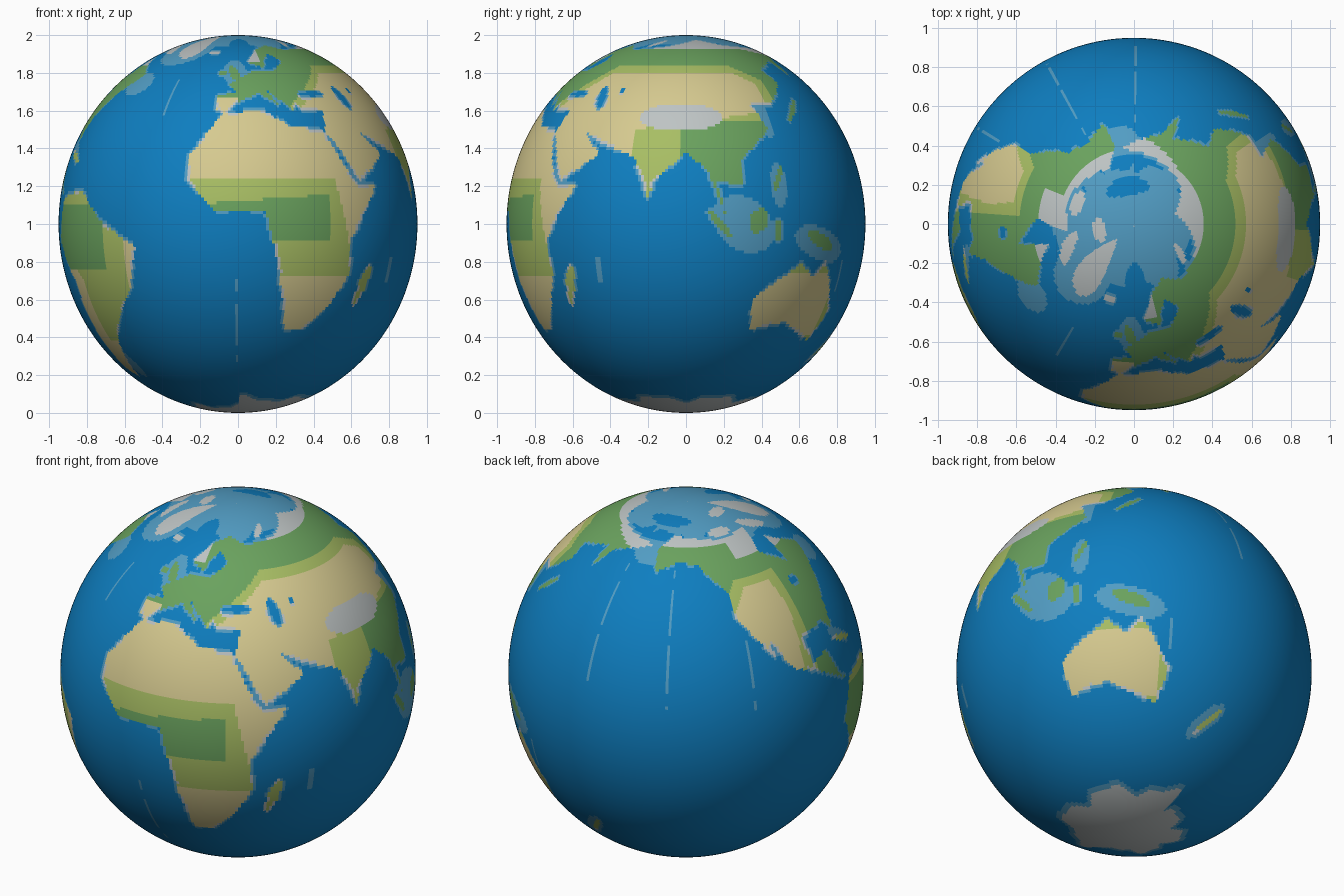
import bpy, math

if "Cube" in bpy.data.objects:
    bpy.data.objects.remove(bpy.data.objects["Cube"])

OCEAN, SHALLOW, ICE, SAND, GRASS, FOREST = range(6)
WATER = (OCEAN, SHALLOW)
COLOURS = [("deep_ocean", "0E7EC0"), ("shallow_water", "529DC4"), ("pale_rock_and_ice", "BEC4C4"),
           ("desert_sand", "D6CA90"), ("grassland", "A8BE64"), ("forest", "6AA25E")]

# one-degree map of the globe, painted layer by layer
grid = [[OCEAN] * 180 for _ in range(360)]


def paint(rule, pts):
    """Fill a longitude/latitude outline; rule is a colour or a function of lon, lat."""
    edges = list(zip(pts, pts[1:] + pts[:1]))
    for j in range(180):
        y = j - 89.5
        xs = sorted(a[0] + (y - a[1]) * (b[0] - a[0]) / (b[1] - a[1])
                    for a, b in edges if (a[1] > y) != (b[1] > y))
        for x0, x1 in zip(xs[::2], xs[1::2]):
            for i in range(math.ceil(x0 + 179.5), math.floor(x1 + 179.5) + 1):
                grid[i % 360][j] = rule(i - 179.5, y) if callable(rule) else rule


def blob(colour, lon, lat, rx, ry, tilt=0):
    """Tilted oval island or sea, sizes in degrees of arc."""
    t, k = math.radians(tilt), 1 / max(.15, math.cos(math.radians(lat)))
    pts = []
    for n in range(16):
        u, v = rx * math.cos(n * math.tau / 16), ry * math.sin(n * math.tau / 16)
        pts.append((lon + k * (u * math.cos(t) - v * math.sin(t)),
                    lat + u * math.sin(t) + v * math.cos(t)))
    paint(colour, pts)


# vegetation rules, one for each continent
def africa(x, y):
    if -5 < y < 7 + x / 15 and x < 31:
        return FOREST
    return GRASS if -16 < y < 14 and x < 37 - y / 4 else SAND


def eurasia(x, y):
    steppe = 53 - .7 * max(0, 48 - x) - .5 * max(0, x - 115)
    if y > 68 - .17 * max(0, x - 140) and x > 45 or x < 14 and y > 59:
        return ICE
    if ((x - 88) / 16) ** 2 + ((y - 34.5) / 5) ** 2 < 1:
        return ICE
    if x < 0 and y < 42 or y < steppe and x < 125 and (x < 71 or y > 30 + (x - 71) / 8):
        return SAND
    return GRASS if y < steppe + 4 and x < 130 and (x < 88 or y > 33) else FOREST


def north_america(x, y):
    if y > 66 or y > 59 and x > -112 or y > 57 and x > -80:
        return ICE
    if 19 < y < 49 and x < -99 + (y - 30) / 8 and x < -88 - y / 4 and y < 165 + x:
        return SAND
    return GRASS if y < 52 and x < -94 and y < 172 + x else FOREST


def south_america(x, y):
    if -14 < y < 6 and x < -49:
        return FOREST
    return GRASS if y > -38 and x > -64 - max(0, y + 18) and x < -40 else SAND


def australia(x, y):
    return GRASS if y > -15 or x > 149 or y < -36 else SAND


# Arctic shelf with deep basins, southern ice with a shallow edge
for i in range(360):
    wave = 2 * math.sin(i / 9) + math.sin(i / 4)
    for j in range(180):
        y, east = j - 89.5, i > 180
        edge = (-68 if east else -75) + wave
        if y < edge:
            grid[i][j] = ICE
        elif y < edge + 2 or y > 71 + wave:
            grid[i][j] = SHALLOW
blob(OCEAN, -170, 78, 7, 3)
blob(OCEAN, 1, 73, 3, 5)
blob(ICE, 0, 90, 1.5, 1.5)

# continental shelves
for shelf in [(109, 0, 11, 8, -30), (139, -6, 12, 5, -15), (-2, 54, 4, 6), (-95, 69, 11, 5), (-45, 70, 8, 13),
              (122, 12, 3, 7), (172, -41, 3, 8, -35), (-170, 63, 6, 5), (-55, 48, 6, 5), (-78, 23, 5, 2, -30),
              (60, -14, 1, 5), (-62, -47, 3, 7, 15), (122, 33, 2, 6)]:
    blob(SHALLOW, *shelf)

# thin dashed ridges along meridians
for lon, south, north in [(0, -47, -17), (-30, 33, 54), (-180, 15, 57), (-151, 12, 57), (-121, 10, 33),
                          (153, -24, -11)]:
    for y in range(south, north):
        if math.sin(y / 3) > -.8:
            grid[lon + 179][y + 90] = SHALLOW

# continents
paint(africa, [(-6, 36), (-17, 21), (-17, 14), (-8, 4.5), (9, 4.5), (13, -12), (18, -34), (26, -34), (35, -24),
               (40, -15), (39, -5), (51, 11.5), (43, 12), (33, 30), (20, 31), (10, 37)])
paint(eurasia, [(-9, 37), (-9, 43), (-1, 44), (-4, 48), (8, 54), (20, 54.5), (29, 60), (22, 64), (17, 61), (15, 56),
                (6, 59), (13, 67), (27, 71), (42, 67), (68, 69), (104, 77), (130, 71), (190, 66), (163, 60),
                (157, 51), (156, 60), (136, 55), (140, 48), (127, 39), (118, 39), (122, 30), (109, 20), (109, 12),
                (100, 13), (103, 2), (97, 17), (90, 22), (80, 14), (77.5, 8), (72, 21), (57, 26), (49, 30),
                (56, 24), (59, 22), (44, 13), (34, 29), (36, 37), (27, 37), (24, 40), (23, 37), (13, 45),
                (17, 39), (9, 44), (0, 40), (-5, 36)])
paint(north_america, [(-166, 65), (-156, 71), (-115, 68), (-83, 69), (-94, 59), (-80, 51), (-77, 62), (-57, 52),
                      (-66, 45), (-76, 36), (-80, 26), (-84, 30), (-97, 28), (-96, 19), (-88, 21), (-83, 11),
                      (-78, 8), (-94, 16), (-105, 20), (-113, 31), (-110, 23), (-124, 40), (-124, 48),
                      (-138, 59), (-150, 60), (-163, 56)])
paint(south_america, [(-77, 8), (-62, 10.5), (-50, 1), (-35, -7), (-40, -21), (-57, -37), (-68, -54), (-74, -50),
                      (-71, -18), (-81, -5), (-79, 3)])
paint(australia, [(114, -23), (131, -12), (137, -16), (142.5, -11), (153, -27), (149, -38), (138, -35), (130, -31),
                  (115, -34)])

# islands
for island in [(ICE, -43, 72, 4, 11, 8), (ICE, -71, 68, 6, 2, -45), (ICE, -110, 71, 4, 2), (ICE, -80, 79, 4, 2),
               (ICE, 58, 73, 1, 4, -30), (ICE, -18, 65, 2, 1), (GRASS, 47, -19, 2, 7, -15),
               (FOREST, 114, 1, 3, 4, -35), (FOREST, 101, 0, 6, 1, -47), (FOREST, 121, -2, 1, 3),
               (FOREST, 139, -5, 7, 2, -20), (FOREST, 122, 14, 1, 4, -20), (FOREST, 138, 37, 6, 1, 45),
               (FOREST, -2, 53, 1.5, 4, 20), (FOREST, -8, 53, 1, 1.5), (GRASS, 173, -41, 1, 6, -35),
               (GRASS, -76, 21, 6, 1, -18)]:
    blob(*island)

# inland seas
for sea in [(38.5, 20.5, 9, 1, -62), (34, 43.5, 5, 1.8), (51, 42, 2, 5, 10), (60, 45, 1, 1), (-86, 45, 2, 2)]:
    blob(OCEAN, *sea)


# pale dry coast in places, and a thin shallow rim round land
def near(i, j, kinds):
    return any(grid[(i + a) % 360][min(179, max(0, j + b))] in kinds
               for a, b in ((1, 0), (-1, 0), (0, 1), (0, -1)))


cells = [(i, j) for i in range(360) for j in range(180)]
coast = [(i, j) for i, j in cells if grid[i][j] in (SAND, GRASS) and near(i, j, WATER)
         and math.sin(i * .4) + math.sin(j * .5) > .2]
rim = [(i, j) for i, j in cells if grid[i][j] == OCEAN and near(i, j, (ICE, SAND, GRASS, FOREST))
       and math.sin(i * .55) + math.sin(j * .45) > -.5]
for i, j in coast:
    grid[i][j] = ICE
for i, j in rim:
    grid[i][j] = SHALLOW

# globe: slightly narrow smooth sphere whose faces take the map colours
bpy.ops.mesh.primitive_uv_sphere_add(segments=360, ring_count=180, radius=1)
globe = bpy.context.object
globe.name = "globe"


def linear(c):
    return c / 12.92 if c <= .04045 else ((c + .055) / 1.055) ** 2.4


for name, code in COLOURS:
    mat = bpy.data.materials.new(name)
    mat.diffuse_color = [linear(c / 255) for c in bytes.fromhex(code)] + [1]
    mat.use_nodes = True
    mat.node_tree.nodes["Principled BSDF"].inputs["Base Color"].default_value = mat.diffuse_color
    globe.data.materials.append(mat)
for face in globe.data.polygons:
    c = face.center.normalized()
    lon, lat = math.degrees(math.atan2(c.x, -c.y)), math.degrees(math.asin(c.z))
    face.material_index = grid[int(lon + 180) % 360][min(179, int(lat + 90))]
    face.use_smooth = True
for v in globe.data.vertices:
    v.co = (v.co.x * .95, v.co.y * .95, v.co.z + 1)
